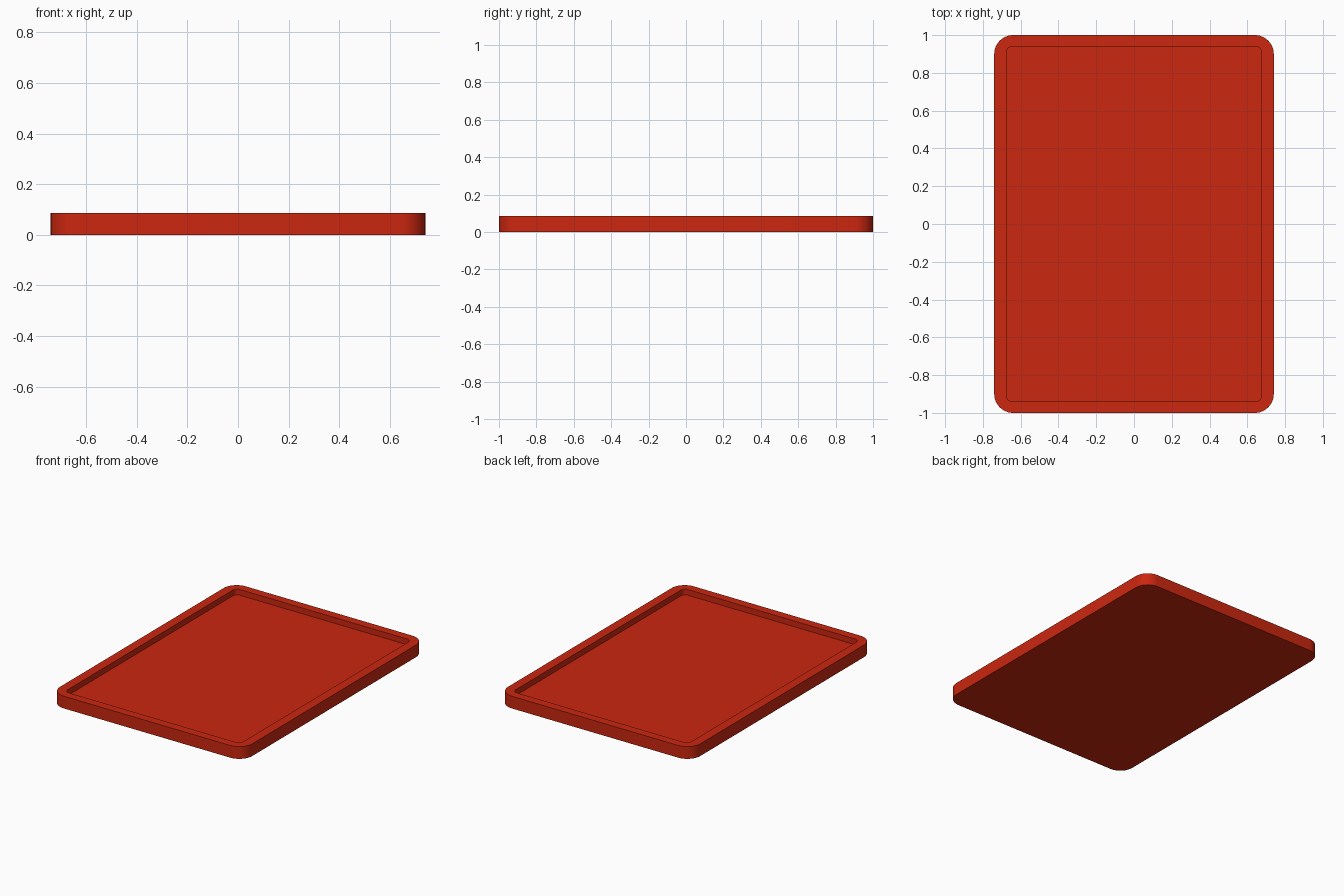
import bpy, bmesh, math

if "Cube" in bpy.data.objects:
    bpy.data.objects.remove(bpy.data.objects["Cube"])

HALF_X, HALF_Y, HEIGHT, FLOOR = 0.74, 1.0, 0.085, 0.045
SEG = 12


def ring(bm, hx, hy, r, z):
    """Rounded rectangle loop of vertices."""
    verts = []
    for i, (sx, sy) in enumerate([(1, 1), (-1, 1), (-1, -1), (1, -1)]):
        for k in range(SEG + 1):
            a = math.pi / 2 * (i + k / SEG)
            verts.append(bm.verts.new((sx * (hx - r) + r * math.cos(a),
                                       sy * (hy - r) + r * math.sin(a), z)))
    return verts


def bridge(bm, a, b):
    n = len(a)
    for i in range(n):
        j = (i + 1) % n
        bm.faces.new((a[i], a[j], b[j], b[i]))


# Tray: base, outer wall, rim, inner wall and recessed floor
bm = bmesh.new()
loops = [ring(bm, HALF_X, HALF_Y, 0.1, 0),
         ring(bm, HALF_X, HALF_Y, 0.1, HEIGHT),
         ring(bm, 0.675, 0.94, 0.032, HEIGHT),
         ring(bm, 0.675, 0.94, 0.032, FLOOR)]
for lower, upper in zip(loops, loops[1:]):
    bridge(bm, lower, upper)
bm.faces.new(loops[0][::-1])
bm.faces.new(loops[-1])
bmesh.ops.recalc_face_normals(bm, faces=bm.faces[:])

mesh = bpy.data.meshes.new("tray")
bm.to_mesh(mesh)
bm.free()
tray = bpy.data.objects.new("tray", mesh)
bpy.context.collection.objects.link(tray)

# Red finish
red = bpy.data.materials.new("red")
red.diffuse_color = (0.6, 0.02, 0.005, 1)
red.use_nodes = True
red.node_tree.nodes["Principled BSDF"].inputs["Base Color"].default_value = red.diffuse_color
mesh.materials.append(red)

# Smooth corners with sharp edges
bpy.context.view_layer.objects.active = tray
tray.select_set(True)
bpy.ops.object.shade_smooth_by_angle(angle=math.radians(30))
